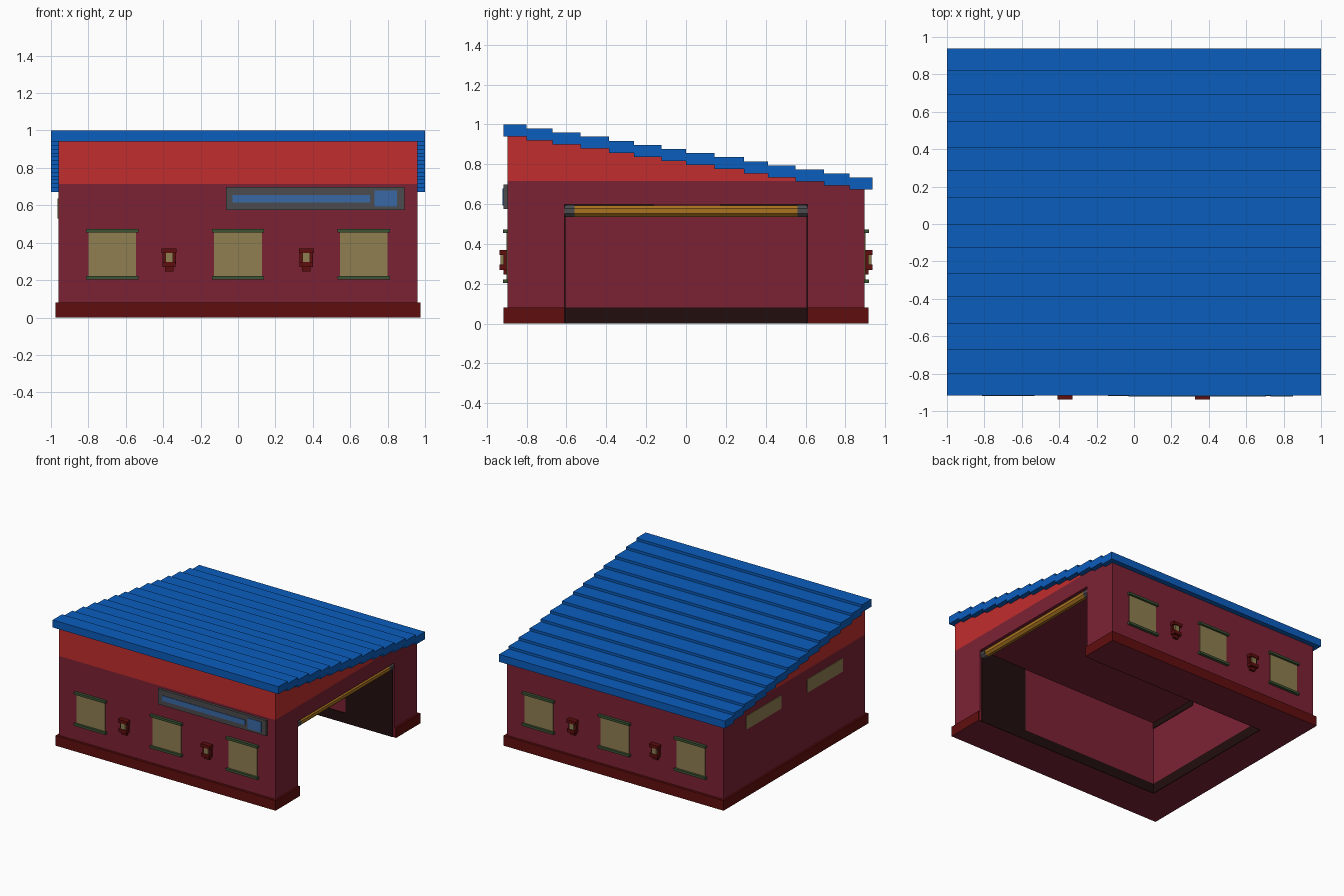
import bpy, bmesh, math
from mathutils import Matrix

cube = bpy.data.objects.get("Cube")
if cube:
    bpy.data.objects.remove(cube, do_unlink=True)


def material(name, hexcode):
    def linear(c):
        return c / 12.92 if c <= 0.04045 else ((c + 0.055) / 1.055) ** 2.4
    rgba = [linear(int(hexcode[i:i + 2], 16) / 255) for i in (0, 2, 4)] + [1.0]
    m = bpy.data.materials.new(name)
    m.use_nodes = True
    m.diffuse_color = rgba
    m.node_tree.nodes["Principled BSDF"].inputs["Base Color"].default_value = rgba
    return m


BLUE = material("roof blue", "0B5DBD")
RED = material("bright red", "C22D2D")
MAROON = material("wall maroon", "7C2234")
DARK_RED = material("base dark red", "600D0D")
TAN = material("window tan", "8F7E50")
GREEN = material("sill green", "3D5535")
GREY = material("sign grey", "4C4C4E")
SIGN_BLUE = material("sign blue", "3A69A6")
ORANGE = material("shutter orange", "AA7420")
BLACK = material("interior black", "210D0D")


def finish(bm, name, mats):
    bmesh.ops.recalc_face_normals(bm, faces=bm.faces)
    me = bpy.data.meshes.new(name)
    bm.to_mesh(me)
    bm.free()
    for m in mats:
        me.materials.append(m)
    ob = bpy.data.objects.new(name, me)
    bpy.context.collection.objects.link(ob)
    return ob


def box(name, x, y, z, *mats):
    """Box from (min, max) ranges; a second material goes on the underside."""
    bm = bmesh.new()
    bmesh.ops.create_cube(bm, size=1)
    for v in bm.verts:
        for i, (a, b) in enumerate((x, y, z)):
            v.co[i] = a if v.co[i] < 0 else b
    if len(mats) > 1:
        for f in bm.faces:
            f.material_index = int(f.calc_center_median().z < z[0] + 1e-5)
    return finish(bm, name, mats)


def facade_box(name, side, x, depth, z, mat):
    """Box on the front (side -1) or back (side 1) wall; depth is measured outwards."""
    ys = sorted(side * (0.897 + d) for d in depth)
    return box(name, x, ys, z, mat)


BAND_Z = 0.715     # height where the bright band begins
IN_X, IN_Y, IN_Z = -0.70, 0.61, 0.597   # interior back, half width, ceiling


def wall_prism(name, profile, x0, x1):
    """Extrude a y-z profile along x and colour the part above the band line."""
    bm = bmesh.new()
    face = bm.faces.new([bm.verts.new((x0, y, z)) for y, z in profile])
    ext = bmesh.ops.extrude_face_region(bm, geom=[face])
    verts = [g for g in ext["geom"] if isinstance(g, bmesh.types.BMVert)]
    bmesh.ops.translate(bm, verts=verts, vec=(x1 - x0, 0, 0))
    geom = bm.verts[:] + bm.edges[:] + bm.faces[:]
    bmesh.ops.bisect_plane(bm, geom=geom, plane_co=(0, 0, BAND_Z), plane_no=(0, 0, 1))
    for f in bm.faces:
        f.material_index = int(f.calc_center_median().z > BAND_Z)
    return finish(bm, name, [MAROON, RED])


# Walls: sloped shell with a garage opening on +x, closed by a thick end wall
top = [(0.897, 0.70), (-0.897, 0.965)]
wall_prism("garage_walls", [(-0.897, 0.01), (-IN_Y, 0.01), (-IN_Y, IN_Z), (IN_Y, IN_Z),
                            (IN_Y, 0.01), (0.897, 0.01)] + top, IN_X, 0.96)
wall_prism("end_wall", [(-0.897, 0.01), (0.897, 0.01)] + top, -0.96, IN_X)

# Base course around three sides
for side, label in ((-1, "front"), (1, "back")):
    ys = sorted((side * IN_Y, side * 0.917))
    box(f"{label}_base", (IN_X, 0.975), ys, (0, 0.08), DARK_RED, MAROON)
box("end_base", (-0.975, IN_X), (-0.917, 0.917), (0, 0.08), DARK_RED, MAROON)

# Dark interior panels: skirting and door-side linings
box("end_skirting", (IN_X, IN_X + 0.006), (-IN_Y, IN_Y), (0, 0.08), BLACK)
for side, label in ((-1, "front"), (1, "back")):
    ys = sorted((side * IN_Y, side * (IN_Y - 0.005)))
    box(f"{label}_skirting", (IN_X, 0.53), ys, (0, 0.08), BLACK)
    box(f"{label}_lining", (0.53, 0.945), ys, (0, IN_Z), BLACK)

# Stepped roof boards
edges = [-0.917, -0.80, -0.67, -0.53, -0.387, -0.262, -0.122, 0.0,
         0.143, 0.29, 0.412, 0.55, 0.693, 0.82, 0.937]
for i, (y0, y1) in enumerate(zip(edges, edges[1:])):
    z = 1.0 - i * 0.0206
    box(f"roof_board_{i + 1}", (-1, 1), (y0, y1), (z - 0.06, z), BLUE)

# Windows and wall lamps on the front and back
for side, label in ((-1, "front"), (1, "back")):
    for i, cx in enumerate((-0.673, 0.0, 0.673)):
        n = f"{label}_window_{i + 1}"
        facade_box(n + "_pane", side, (cx - 0.127, cx + 0.127), (0, 0.005), (0.215, 0.46), TAN)
        for part, z0 in (("sill", 0.204), ("lintel", 0.454)):
            facade_box(f"{n}_{part}", side, (cx - 0.14, cx + 0.14), (0, 0.022), (z0, z0 + 0.018), GREEN)
    for i, cx in enumerate((-0.368, 0.365)):
        n = f"{label}_lamp_{i + 1}"
        facade_box(n + "_bracket", side, (cx - 0.022, cx + 0.022), (0, 0.02), (0.247, 0.368), DARK_RED)
        facade_box(n + "_cap", side, (cx - 0.04, cx + 0.04), (0, 0.04), (0.345, 0.37), DARK_RED)
        facade_box(n + "_tray", side, (cx - 0.035, cx + 0.035), (0, 0.04), (0.27, 0.297), DARK_RED)
        facade_box(n + "_glass", side, (cx - 0.02, cx + 0.02), (0, 0.034), (0.297, 0.345), TAN)
        for s in (-1, 1):
            xs = sorted((cx + s * 0.02, cx + s * 0.036))
            facade_box(n + f"_cheek_{(s + 3) // 2}", side, xs, (0, 0.02), (0.29, 0.35), DARK_RED)

# Sign board on the front with raised plates
facade_box("sign_board", -1, (-0.065, 0.89), (0, 0.02), (0.575, 0.698), GREY)
facade_box("sign_bar", -1, (-0.03, 0.707), (0.02, 0.024), (0.614, 0.655), SIGN_BLUE)
facade_box("sign_square", -1, (0.73, 0.85), (0.02, 0.024), (0.594, 0.678), SIGN_BLUE)

# High narrow windows in the end wall, with their dark inner openings
for i, (y0, y1) in enumerate(((-0.61, -0.16), (0.17, 0.61))):
    box(f"end_window_{i + 1}", (-0.965, -0.96), (y0, y1), (0.53, 0.637), TAN)
    box(f"end_window_{i + 1}_inside", (IN_X, IN_X + 0.005), (y0, y1), (0.55, IN_Z), BLACK)


def roll(name, y0, y1, radius, sides, mat):
    bm = bmesh.new()
    rot = Matrix.Translation((0.927, (y0 + y1) / 2, 0.565)) @ Matrix.Rotation(math.pi / 2, 4, "X") \
        @ Matrix.Rotation(math.pi / sides, 4, "Z")
    bmesh.ops.create_cone(bm, cap_ends=True, segments=sides, radius1=radius, radius2=radius,
                          depth=y1 - y0, matrix=rot)
    return finish(bm, name, [mat])


# Rolled shutter under the door head
roll("shutter_roll", -0.57, 0.57, 0.031, 8, ORANGE)
for y0, y1, label in ((-0.61, -0.56, "front"), (0.56, 0.61, "back")):
    roll(f"{label}_shutter_bracket", y0, y1, 0.0325, 8, GREY)
